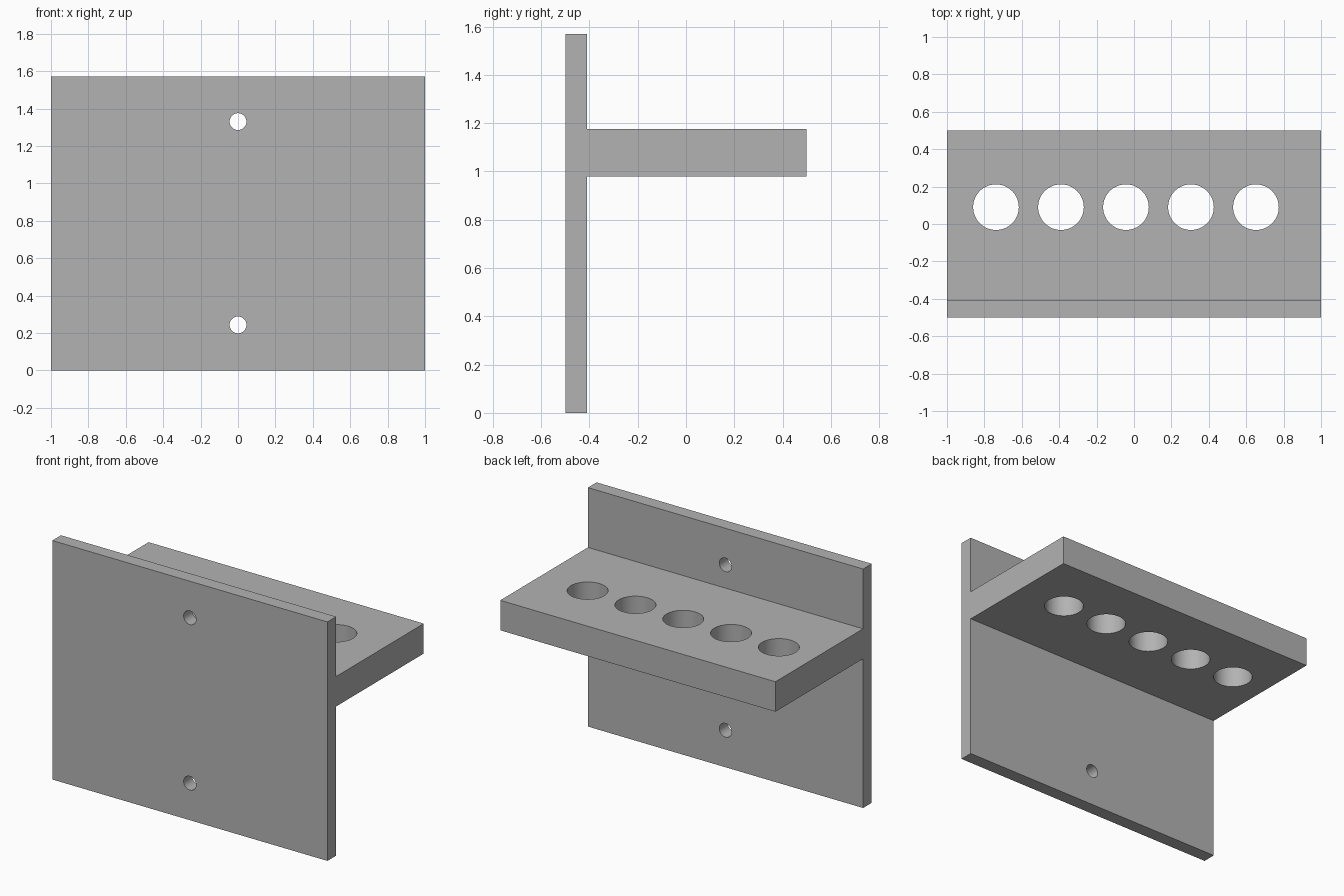
import bpy, bmesh, math

if "Cube" in bpy.data.objects:
    bpy.data.objects.remove(bpy.data.objects["Cube"])

grey = bpy.data.materials.new("plain_grey")
grey.diffuse_color = (0.45, 0.45, 0.45, 1)
grey.use_nodes = True
grey.node_tree.nodes["Principled BSDF"].inputs["Base Color"].default_value = grey.diffuse_color

# T-shaped bracket: back plate and shelf as one extruded side profile (y, z)
profile = [(-0.5, 0), (-0.41, 0), (-0.41, 0.98), (0.5, 0.98),
           (0.5, 1.177), (-0.41, 1.177), (-0.41, 1.57), (-0.5, 1.57)]
bm = bmesh.new()
face = bm.faces.new([bm.verts.new((-1, y, z)) for y, z in profile])
ext = bmesh.ops.extrude_face_region(bm, geom=[face])
bmesh.ops.translate(bm, vec=(2, 0, 0),
                    verts=[v for v in ext["geom"] if isinstance(v, bmesh.types.BMVert)])
bmesh.ops.recalc_face_normals(bm, faces=bm.faces)
mesh = bpy.data.meshes.new("wall_shelf")
bm.to_mesh(mesh)
bm.free()
shelf = bpy.data.objects.new("wall_shelf", mesh)
bpy.context.collection.objects.link(shelf)
mesh.materials.append(grey)


def drill(location, radius, rotation=(0, 0, 0)):
    """Cut a round through hole in the shelf."""
    bpy.ops.mesh.primitive_cylinder_add(vertices=64, radius=radius, depth=0.5,
                                        location=location, rotation=rotation)
    cutter = bpy.context.object
    cutter.name = "hole_cutter"
    cutter.hide_render = True
    cutter.data.materials.append(grey)
    bpy.context.view_layer.objects.active = shelf
    mod = shelf.modifiers.new("hole", "BOOLEAN")
    mod.operation = "DIFFERENCE"
    mod.solver = "EXACT"
    mod.object = cutter
    bpy.ops.object.modifier_apply(modifier=mod.name)
    bpy.data.objects.remove(cutter)


# Row of five holder holes in the shelf
for i in range(5):
    drill((-0.738 + 0.3475 * i, 0.09, 1.08), 0.122)

# Two screw holes in the back plate
for z in (0.243, 1.33):
    drill((0, -0.45, z), 0.045, (math.pi / 2, 0, 0))

# Smooth hole walls, sharp edges elsewhere
bpy.ops.object.select_all(action="DESELECT")
shelf.select_set(True)
bpy.context.view_layer.objects.active = shelf
bpy.ops.object.shade_smooth_by_angle(angle=math.radians(30))
